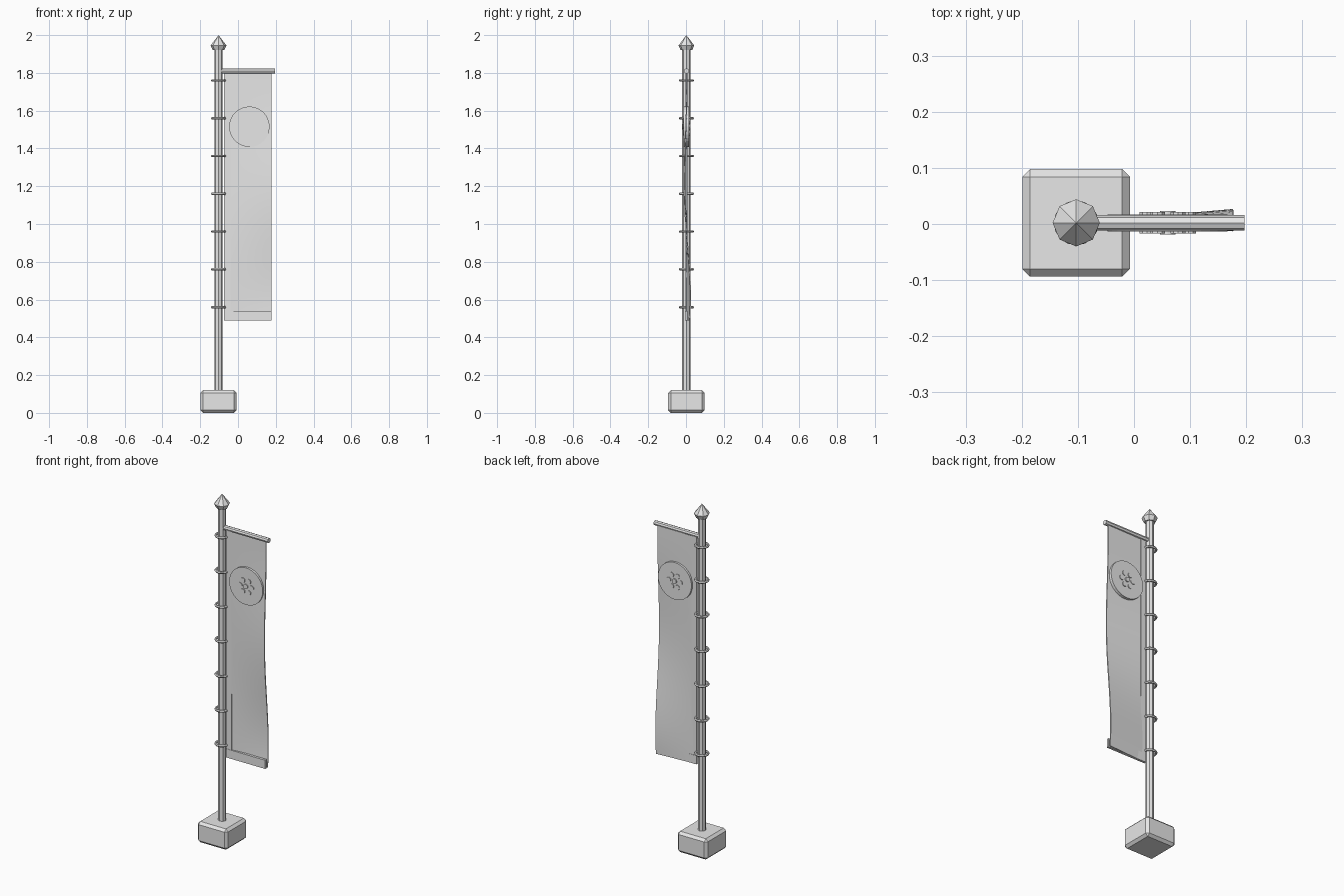
import bpy, bmesh, math
from mathutils import Matrix, Vector

cube = bpy.data.objects.get("Cube")
if cube:
    bpy.data.objects.remove(cube, do_unlink=True)

POLE_X, MID_Y = -0.103, 0.002
LEFT, RIGHT = -0.073, 0.177
BOTTOM, TOP = 0.49, 1.81

grey = bpy.data.materials.new("plain_grey")
grey.use_nodes = True
grey.diffuse_color = (0.8, 0.8, 0.8, 1)
grey.node_tree.nodes["Principled BSDF"].inputs["Base Color"].default_value = (0.8, 0.8, 0.8, 1)


def finish(bm, name, smooth=False):
    bmesh.ops.recalc_face_normals(bm, faces=bm.faces)
    mesh = bpy.data.meshes.new(name)
    bm.to_mesh(mesh)
    bm.free()
    mesh.materials.append(grey)
    for p in mesh.polygons:
        p.use_smooth = smooth
    ob = bpy.data.objects.new(name, mesh)
    bpy.context.collection.objects.link(ob)
    return ob


def box(name, lo, hi, bevel=0):
    lo, hi = Vector(lo), Vector(hi)
    bm = bmesh.new()
    bmesh.ops.create_cube(bm, size=1, matrix=Matrix.Translation((lo + hi) / 2)
                          @ Matrix.Diagonal((*(hi - lo), 1)))
    if bevel:
        bmesh.ops.bevel(bm, geom=bm.edges[:], offset=bevel, segments=1, affect='EDGES')
    return finish(bm, name)


def rod(name, a, b, r1, r2=None, sides=8):
    """Cylinder or cone running from point a to point b."""
    a, b = Vector(a), Vector(b)
    turn = (b - a).to_track_quat('Z', 'Y').to_matrix().to_4x4()
    bm = bmesh.new()
    bmesh.ops.create_cone(bm, cap_ends=True, segments=sides, radius1=r1,
                          radius2=r1 if r2 is None else r2, depth=(b - a).length,
                          matrix=Matrix.Translation((a + b) / 2) @ turn)
    return finish(bm, name)


# Stand and pole
box("base_block", (POLE_X - 0.096, MID_Y - 0.096, 0), (POLE_X + 0.096, MID_Y + 0.096, 0.12), 0.014)
rod("pole", (POLE_X, MID_Y, 0.11), (POLE_X, MID_Y, 1.93), 0.022)
rod("finial_collar", (POLE_X, MID_Y, 1.92), (POLE_X, MID_Y, 1.945), 0.03, 0.042)
rod("finial_point", (POLE_X, MID_Y, 1.945), (POLE_X, MID_Y, 2.0), 0.042, 0)

# Rings tying the banner to the pole
for i in range(7):
    bpy.ops.mesh.primitive_torus_add(major_radius=0.033, minor_radius=0.007, major_segments=16,
                                     minor_segments=6, location=(POLE_X, MID_Y, 0.56 + 0.2 * i))
    ring = bpy.context.object
    ring.name = f"pole_ring_{i + 1}"
    ring.data.materials.append(grey)

# Crossbar
rod("crossbar", (POLE_X + 0.01, MID_Y, 1.81), (0.197, MID_Y, 1.81), 0.014)


# Hanging cloth: the free edge sways, more strongly toward the bottom
def sway(u, z):
    return u * (0.032 - 0.016 * z) * math.cos(math.tau * (z - 0.65) / 1.25)


bm = bmesh.new()
COLS, ROWS = 8, 32
bmesh.ops.create_grid(bm, x_segments=COLS, y_segments=ROWS, size=0.5)
for v in bm.verts:
    u, w = v.co.x + 0.5, v.co.y + 0.5
    z = BOTTOM + w * (TOP - BOTTOM)
    v.co = (LEFT + u * (RIGHT - LEFT), MID_Y + sway(u, z), z)
cloth = finish(bm, "banner_cloth", True)
solid = cloth.modifiers.new("thickness", 'SOLIDIFY')
solid.thickness = 0.006
solid.offset = 0
bpy.context.view_layer.objects.active = cloth
bpy.ops.object.select_all(action='DESELECT')
cloth.select_set(True)
bpy.ops.object.modifier_apply(modifier="thickness")
bpy.ops.object.shade_smooth_by_angle(angle=math.radians(30))

# Straight sleeve and hem strips
box("side_sleeve", (LEFT, MID_Y - 0.005, BOTTOM), (-0.04, MID_Y + 0.005, TOP))
box("bottom_hem", (LEFT, MID_Y - 0.007, BOTTOM), (RIGHT, MID_Y + 0.007, 0.54))


# Round emblem with a flower raised on both faces
def disc(name, x, z, radius, half, sides):
    rod(name, (x, MID_Y - half, z), (x, MID_Y + half, z), radius, sides=sides)


EX, EZ = 0.06, 1.515
disc("emblem_disc", EX, EZ, 0.107, 0.015, 32)
disc("flower_centre", EX, EZ, 0.014, 0.021, 12)
for i in range(6):
    a = math.tau * i / 6
    disc(f"flower_petal_{i + 1}", EX + 0.037 * math.cos(a), EZ + 0.037 * math.sin(a), 0.014, 0.019, 10)
